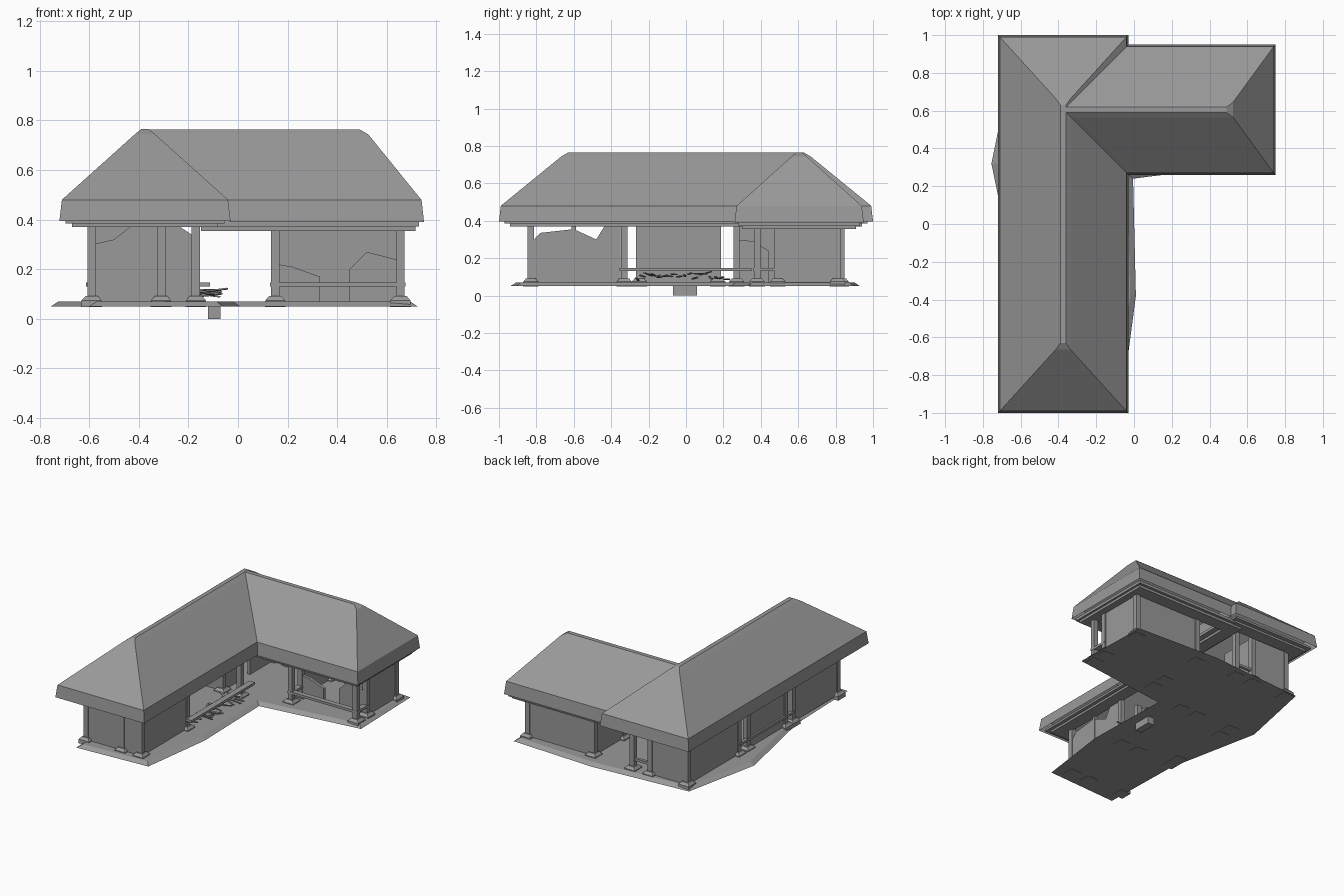
import bpy, bmesh, math, random
from mathutils import Matrix, Euler

if "Cube" in bpy.data.objects:
    bpy.data.objects.remove(bpy.data.objects["Cube"])

random.seed(4)
grey = bpy.data.materials.new("weathered grey")
grey.diffuse_color = (0.32, 0.32, 0.32, 1)
grey.use_nodes = True
grey.node_tree.nodes["Principled BSDF"].inputs["Base Color"].default_value = grey.diffuse_color


def finish(name, bm):
    bmesh.ops.recalc_face_normals(bm, faces=bm.faces)
    me = bpy.data.meshes.new(name)
    bm.to_mesh(me)
    bm.free()
    me.materials.append(grey)
    ob = bpy.data.objects.new(name, me)
    bpy.context.collection.objects.link(ob)
    return ob


def box(name, x0, x1, y0, y1, z0, z1):
    bm = bmesh.new()
    m = Matrix.Translation(((x0 + x1) / 2, (y0 + y1) / 2, (z0 + z1) / 2))
    bmesh.ops.create_cube(bm, size=1, matrix=m @ Matrix.Diagonal((x1 - x0, y1 - y0, z1 - z0, 1)))
    return finish(name, bm)


def loft(name, rings, cap_bottom=True, skip=()):
    """Join stacked rings of points; the last ring is capped."""
    bm = bmesh.new()
    vs = [[bm.verts.new(p) for p in r] for r in rings]
    n = len(vs[0])
    for a, b in zip(vs, vs[1:]):
        for i in range(n):
            if i not in skip:
                j = (i + 1) % n
                bm.faces.new((a[i], a[j], b[j], b[i]))
    bm.faces.new(vs[-1])
    if cap_bottom:
        bm.faces.new(vs[0][::-1])
    return finish(name, bm)


def rect(x0, x1, y0, y1, z):
    return [(x0, y0, z), (x1, y0, z), (x1, y1, z), (x0, y1, z)]


def wall(name, axis, pos, outline, t=0.02):
    """Upright panel from an outline of (distance along axis, z)."""
    def ring(d):
        return [(u, pos + d, z) if axis == 'x' else (pos + d, u, z) for u, z in outline]
    return loft(name, [ring(-t / 2), ring(t / 2)])


def panel(a, b, top=0.38):
    return [(a, 0.065), (b, 0.065), (b, top), (a, top)]


def beam_frame(name, x0, x1, y0, y1, z0, z1, w=0.06):
    box(name + "_front", x0, x1, y0, y0 + w, z0, z1)
    box(name + "_back", x0, x1, y1 - w, y1, z0, z1)
    box(name + "_left", x0, x0 + w, y0 + w, y1 - w, z0, z1)
    box(name + "_right", x1 - w, x1, y0 + w, y1 - w, z0, z1)


# Hipped roofs, open underneath; the wing roof follows the main slope where they meet
levels = [(0, 0, 0.395), (0.01, 0.01, 0.48), (0.305, 0.335, 0.745), (0.33, 0.37, 0.765)]
loft("main_roof", [rect(-0.72 + a, -0.03 - a, -1 + b, 1 - b, z) for a, b, z in levels], False)
ends = [0.75, 0.74, 0.525, 0.49]
loft("wing_roof", [rect(-0.035 - a, e, 0.26 + a, 0.95 - a, z - (0.005 if a == 0 else 0.001))
                   for (a, b, z), e in zip(levels, ends)], False, skip=(3,))

# Stepped beams under the eaves
beam_frame("main_eave", -0.695, -0.055, -0.97, 0.97, 0.385, 0.4)
beam_frame("main_plate", -0.67, -0.08, -0.94, 0.94, 0.37, 0.385, 0.09)
beam_frame("wing_eave", -0.08, 0.73, 0.28, 0.93, 0.372, 0.392)
beam_frame("wing_plate", -0.15, 0.715, 0.3, 0.91, 0.355, 0.372, 0.09)

# Irregular floor slab with a sloped edge
outline = [(-0.6, -0.94), (-0.06, -0.91), (0.01, -0.38), (-0.005, 0.24), (0.09, 0.252),
           (0.725, 0.33), (0.71, 0.9), (0.08, 0.93), (-0.64, 0.88), (-0.755, 0.32), (-0.615, -0.36)]
n = len(outline)
top = []
for i, (x, y) in enumerate(outline):
    (ax, ay), (bx, by) = outline[i - 1], outline[(i + 1) % n]
    la, lb = math.hypot(x - ax, y - ay), math.hypot(bx - x, by - y)
    nx = -(y - ay) / la - (by - y) / lb
    ny = (x - ax) / la + (bx - x) / lb
    k = 0.03 * 2 / (nx * nx + ny * ny)
    top.append((x + nx * k, y + ny * k, 0.07))
loft("floor_slab", [[(x, y, 0.05) for x, y in outline], top])
box("foundation_block", -0.12, -0.07, -0.07, 0.06, 0, 0.06)

# Posts on tapered stone bases
spots = [(x, y) for x in (-0.59, -0.31, -0.17) for y in (-0.83, -0.33, 0.27, 0.83)]
spots += [(-0.59, -0.25), (-0.59, 0.17)]
spots += [(x, y) for x in (0.15, 0.655) for y in (0.38, 0.49, 0.81)]
for x, y in spots:
    loft("post_base", [rect(x - h, x + h, y - h, y + h, z)
                       for h, z in ((0.042, 0.048), (0.04, 0.075), (0.025, 0.092))])
    box("post", x - 0.017, x + 0.017, y - 0.017, y + 0.017, 0.09, 0.385)
box("thin_post", -0.182, -0.158, -0.612, -0.588, 0.07, 0.385)

# Front room: broken side walls and front wall
broken = [(-0.83, 0.065), (-0.83, 0.28), (-0.78, 0.335), (-0.6, 0.355), (-0.48, 0.3),
          (-0.43, 0.38), (-0.35, 0.38), (-0.35, 0.065)]
wall("front_room_right_wall", 'y', -0.17, broken)
wall("front_room_left_wall", 'y', -0.59, broken)
wall("front_room_front_wall", 'x', -0.83,
     [(-0.59, 0.065), (-0.59, 0.3), (-0.5, 0.32), (-0.43, 0.375), (-0.24, 0.375),
      (-0.18, 0.335), (-0.18, 0.065)])
wall("front_room_back_wall", 'x', -0.33, panel(-0.59, -0.31))

# Central porch and back room
wall("porch_back_wall", 'y', -0.59, panel(-0.25, 0.17))
wall("back_room_front_wall", 'x', 0.27, panel(-0.59, -0.31))
wall("back_room_left_wall", 'y', -0.59, panel(0.27, 0.83))
wall("back_room_back_wall", 'x', 0.83, panel(-0.59, -0.31))
wall("back_room_broken_wall", 'y', -0.31,
     [(0.27, 0.065), (0.27, 0.3), (0.36, 0.29), (0.44, 0.24), (0.44, 0.065)])
wall("back_room_right_wall", 'y', -0.31, panel(0.56, 0.83))

# Wing walls, with a doorway between two broken front panels
wall("wing_back_wall", 'x', 0.81, panel(0.15, 0.655))
wall("wing_right_wall", 'y', 0.655, panel(0.49, 0.81))
wall("wing_left_wall", 'y', 0.15, panel(0.49, 0.81))
wall("wing_front_wall_left", 'x', 0.49,
     [(0.15, 0.065), (0.15, 0.222), (0.22, 0.21), (0.33, 0.17), (0.33, 0.065)])
wall("wing_front_wall_right", 'x', 0.49,
     [(0.45, 0.065), (0.45, 0.2), (0.52, 0.27), (0.655, 0.235), (0.655, 0.065)])

# Low rails around the porches
box("porch_rail", -0.155, -0.113, -0.355, 0.35, 0.13, 0.147)
box("left_rail", -0.612, -0.59, -0.33, 0.27, 0.13, 0.147)
box("back_rail", -0.31, -0.17, 0.82, 0.84, 0.13, 0.147)
box("wing_front_rail", 0.13, 0.675, 0.362, 0.398, 0.13, 0.147)
for x in (0.15, 0.655):
    box("wing_side_rail", x - 0.018, x + 0.018, 0.398, 0.5, 0.13, 0.147)

# Fallen slats lying on the porch floor
for i in range(18):
    bm = bmesh.new()
    y = -0.26 + i * 0.028
    rot = Euler((random.uniform(-.2, .2), random.uniform(-.15, .15), random.uniform(-.5, .5))).to_matrix().to_4x4()
    m = Matrix.Translation((random.uniform(-0.2, -0.1), y, random.uniform(0.085, 0.12))) @ rot
    bmesh.ops.create_cube(bm, size=1, matrix=m @ Matrix.Diagonal((random.uniform(0.08, 0.15), 0.012, 0.006, 1)))
    finish("fallen_slat", bm)
